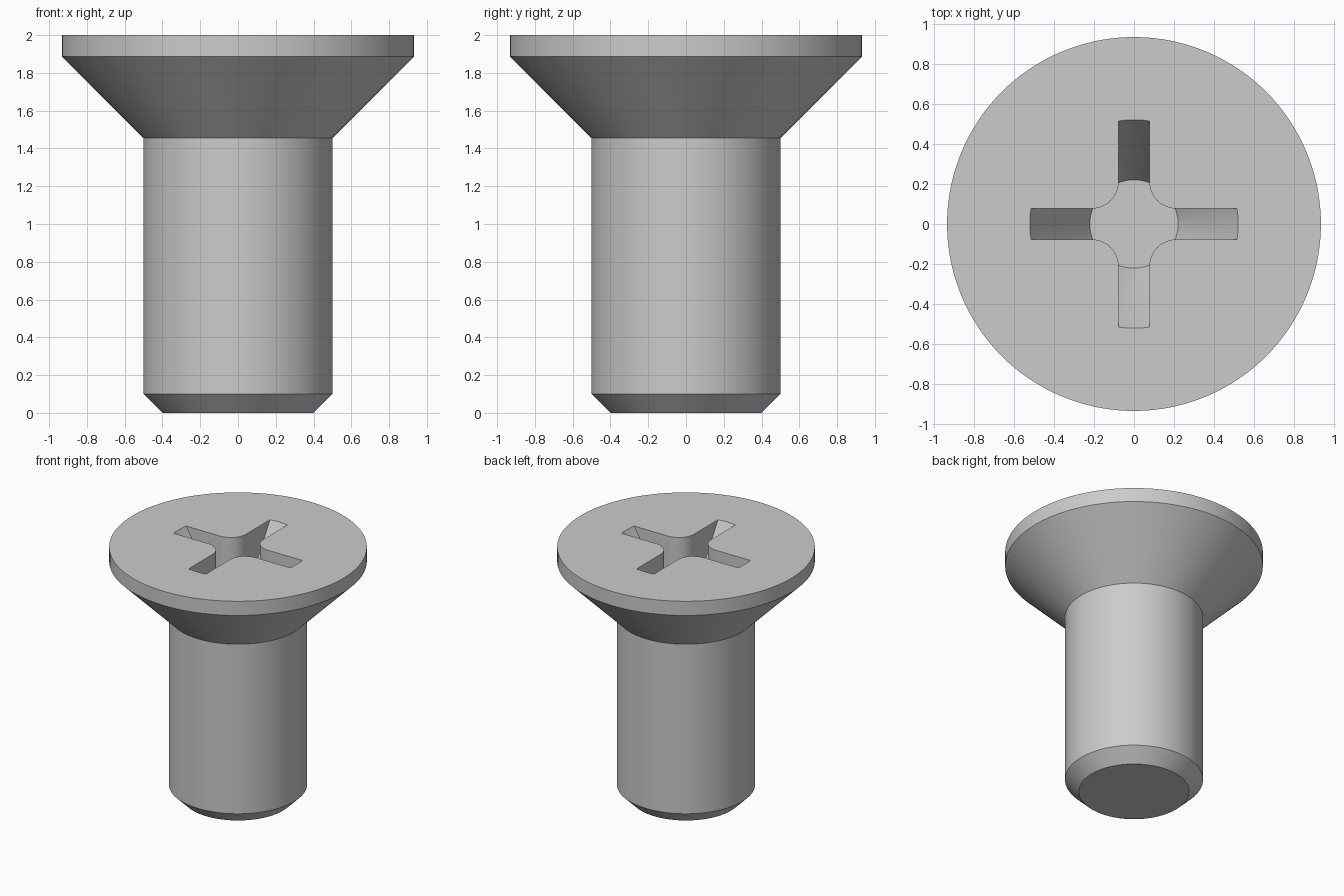
import bpy, bmesh, math

cube = bpy.data.objects.get("Cube")
if cube:
    bpy.data.objects.remove(cube, do_unlink=True)

SEGMENTS = 128
steel = bpy.data.materials.new("grey_steel")
steel.use_nodes = True
GREY = (0.6, 0.6, 0.6, 1.0)
steel.diffuse_color = GREY
steel.node_tree.nodes["Principled BSDF"].inputs["Base Color"].default_value = GREY


def finish(name, bm):
    bmesh.ops.recalc_face_normals(bm, faces=bm.faces)
    mesh = bpy.data.meshes.new(name)
    bm.to_mesh(mesh)
    bm.free()
    mesh.materials.append(steel)
    obj = bpy.data.objects.new(name, mesh)
    bpy.context.collection.objects.link(obj)
    return obj


def turned(name, profile):
    """Solid of revolution from (radius, z) points, capped at both ends."""
    bm = bmesh.new()
    rings = [[bm.verts.new((r * math.cos(a), r * math.sin(a), z))
              for a in (2 * math.pi * i / SEGMENTS for i in range(SEGMENTS))]
             for r, z in profile]
    for low, high in zip(rings, rings[1:]):
        for i in range(SEGMENTS):
            j = (i + 1) % SEGMENTS
            bm.faces.new((low[i], low[j], high[j], high[i]))
    bm.faces.new(rings[0][::-1])
    bm.faces.new(rings[-1])
    return finish(name, bm)


def cross_prism(name, half_width, fillet, reach, z0, z1):
    """Upright cross with rounded inner corners."""
    c = half_width + fillet
    quarter = [(reach, half_width)]
    for i in range(13):
        a = math.radians(270 - 90 * i / 12)
        quarter.append((c + fillet * math.cos(a), c + fillet * math.sin(a)))
    quarter.append((half_width, reach))
    outline = []
    for q in range(4):
        co, si = round(math.cos(q * math.pi / 2)), round(math.sin(q * math.pi / 2))
        outline += [(x * co - y * si, x * si + y * co) for x, y in quarter]
    bm = bmesh.new()
    base = bm.faces.new([bm.verts.new((x, y, z0)) for x, y in outline])
    top = bmesh.ops.extrude_face_region(bm, geom=[base])["geom"]
    bmesh.ops.translate(bm, vec=(0, 0, z1 - z0),
                        verts=[g for g in top if isinstance(g, bmesh.types.BMVert)])
    return finish(name, bm)


def boolean(target, tool, operation):
    """Apply a boolean and remove the tool object."""
    mod = target.modifiers.new("cut", 'BOOLEAN')
    mod.operation = operation
    mod.solver = 'EXACT'
    mod.object = tool
    bpy.ops.object.select_all(action='DESELECT')
    bpy.context.view_layer.objects.active = target
    target.select_set(True)
    bpy.ops.object.modifier_apply(modifier=mod.name)
    bpy.data.objects.remove(tool, do_unlink=True)


# Chamfered shank, countersunk head and straight rim
screw = turned("countersunk_screw", [(0.40, 0), (0.50, 0.10), (0.50, 1.455),
                                     (0.933, 1.887), (0.933, 2.0)])

# Cross recess: tapered cone trimmed to the cross outline
DEPTH, R_TOP, R_FLOOR = 0.5, 0.52, 0.22
slope = (R_TOP - R_FLOOR) / DEPTH
recess = turned("recess_cutter", [(R_FLOOR, 2 - DEPTH), (R_TOP + 0.1 * slope, 2.1)])
cross = cross_prism("cross_cutter", 0.077, 0.133, 0.8, 1.3, 2.3)
boolean(recess, cross, 'INTERSECT')
boolean(screw, recess, 'DIFFERENCE')

# Smooth round walls, crisp edges
bpy.ops.object.select_all(action='DESELECT')
screw.select_set(True)
bpy.context.view_layer.objects.active = screw
bpy.ops.object.shade_smooth_by_angle(angle=math.radians(25))
